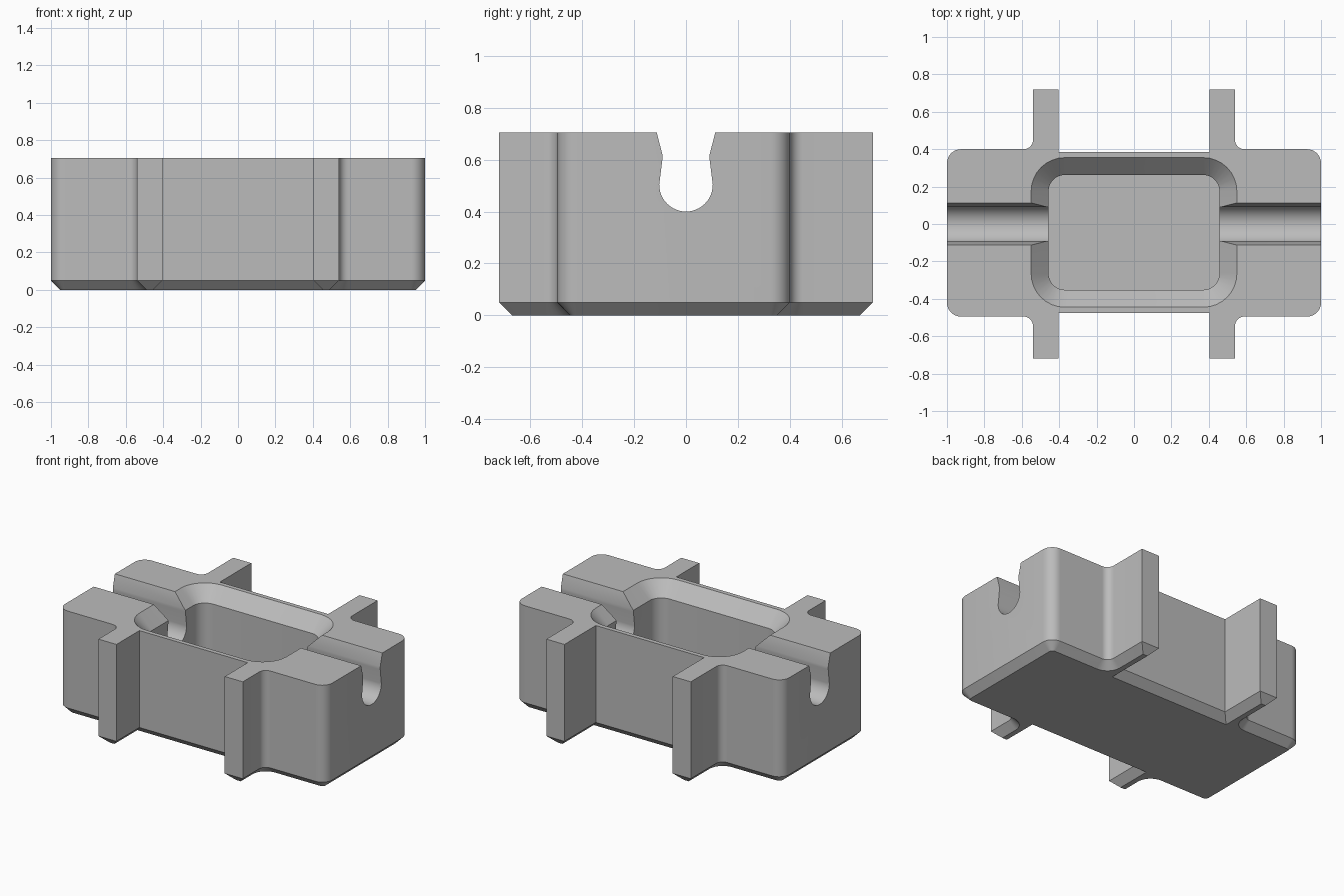
import bpy, bmesh, math
from mathutils import Vector

cube = bpy.data.objects.get("Cube")
if cube:
    bpy.data.objects.remove(cube, do_unlink=True)

HEIGHT, CHAMFER, FLOOR = 0.705, 0.05, 0.1
SEGS = 8

grey = bpy.data.materials.new("plain grey")
grey.use_nodes = True
colour = (0.5, 0.5, 0.5, 1)
grey.diffuse_color = colour
grey.node_tree.nodes["Principled BSDF"].inputs["Base Color"].default_value = colour


def rounded(corners, inset=0.0):
    """Counter-clockwise outline with filleted corners, moved inwards by inset."""
    pts = []
    n = len(corners)
    for i, (x, y, r) in enumerate(corners):
        p = Vector((x, y))
        a = (p - Vector(corners[i - 1][:2])).normalized()
        b = (Vector(corners[(i + 1) % n][:2]) - p).normalized()
        turn = 1 if a.cross(b) > 0 else -1
        # inward is to the left of each edge; all corners are square
        p += inset * (Vector((-a.y, a.x)) + Vector((-b.y, b.x)))
        if r == 0:
            pts.append(p)
            continue
        r -= turn * inset
        centre = p - a * r + b * r
        for k in range(SEGS + 1):
            t = k / SEGS * math.pi / 2
            pts.append(centre - b * r * math.cos(t) + a * r * math.sin(t))
    return pts


def loft(name, rings):
    """Closed solid through matching rings of 3D points."""
    bm = bmesh.new()
    loops = [[bm.verts.new(p) for p in ring] for ring in rings]
    for lo, hi in zip(loops, loops[1:]):
        for i in range(len(lo)):
            j = (i + 1) % len(lo)
            bm.faces.new((lo[i], lo[j], hi[j], hi[i]))
    bm.faces.new(loops[0][::-1])
    bm.faces.new(loops[-1])
    bmesh.ops.recalc_face_normals(bm, faces=bm.faces)
    mesh = bpy.data.meshes.new(name)
    bm.to_mesh(mesh)
    bm.free()
    mesh.materials.append(grey)
    ob = bpy.data.objects.new(name, mesh)
    bpy.context.collection.objects.link(ob)
    return ob


def at(z, outline):
    return [(p.x, p.y, z) for p in outline]


# Block outline with four ribs and a slightly recessed middle
def side(y_body, y_mid, y_rib):
    half = [(0.405, y_mid, 0), (0.405, y_rib, 0), (0.54, y_rib, 0),
            (0.54, y_body, 0.05), (1, y_body, 0.075)]
    return [(-x, y, r) for x, y, r in reversed(half)] + half


outline = side(-0.495, -0.475, -0.72) + side(0.4, 0.385, 0.72)[::-1]
block = loft("block", [at(0, rounded(outline, CHAMFER)),
                       at(CHAMFER, rounded(outline)),
                       at(HEIGHT, rounded(outline))])

# Pocket with a flared rim, carried a little above the block
rim = [(-0.55, -0.445, 0.18), (0.55, -0.445, 0.18),
       (0.55, 0.355, 0.18), (-0.55, 0.355, 0.18)]
over = 0.01
pocket = loft("pocket_cutter", [at(FLOOR, rounded(rim, 0.093)),
                                at(HEIGHT - 0.093, rounded(rim, 0.093)),
                                at(HEIGHT + over, rounded(rim, -over))])

# Keyhole channel running along the length
right = [(0.118, HEIGHT + 0.02), (0.113, HEIGHT), (0.091, 0.62), (0.091, 0.6)]
arc = [(0.103 * math.cos(t), 0.503 + 0.103 * math.sin(t))
       for t in (-math.pi * k / 24 for k in range(25))]
keyhole = right + arc + [(-y, z) for y, z in reversed(right)]
channel = loft("channel_cutter", [[(x, y, z) for y, z in keyhole] for x in (-1.1, 1.1)])

# Cut both shapes away and drop the cutters
bpy.context.view_layer.objects.active = block
for cutter in (pocket, channel):
    mod = block.modifiers.new("cut", "BOOLEAN")
    mod.operation = "DIFFERENCE"
    mod.solver = "EXACT"
    mod.object = cutter
    bpy.ops.object.modifier_apply(modifier=mod.name)
    bpy.data.objects.remove(cutter, do_unlink=True)

# Smooth the fillets, keep the edges crisp
bpy.ops.object.select_all(action="DESELECT")
block.select_set(True)
bpy.ops.object.shade_smooth_by_angle(angle=math.radians(20))
